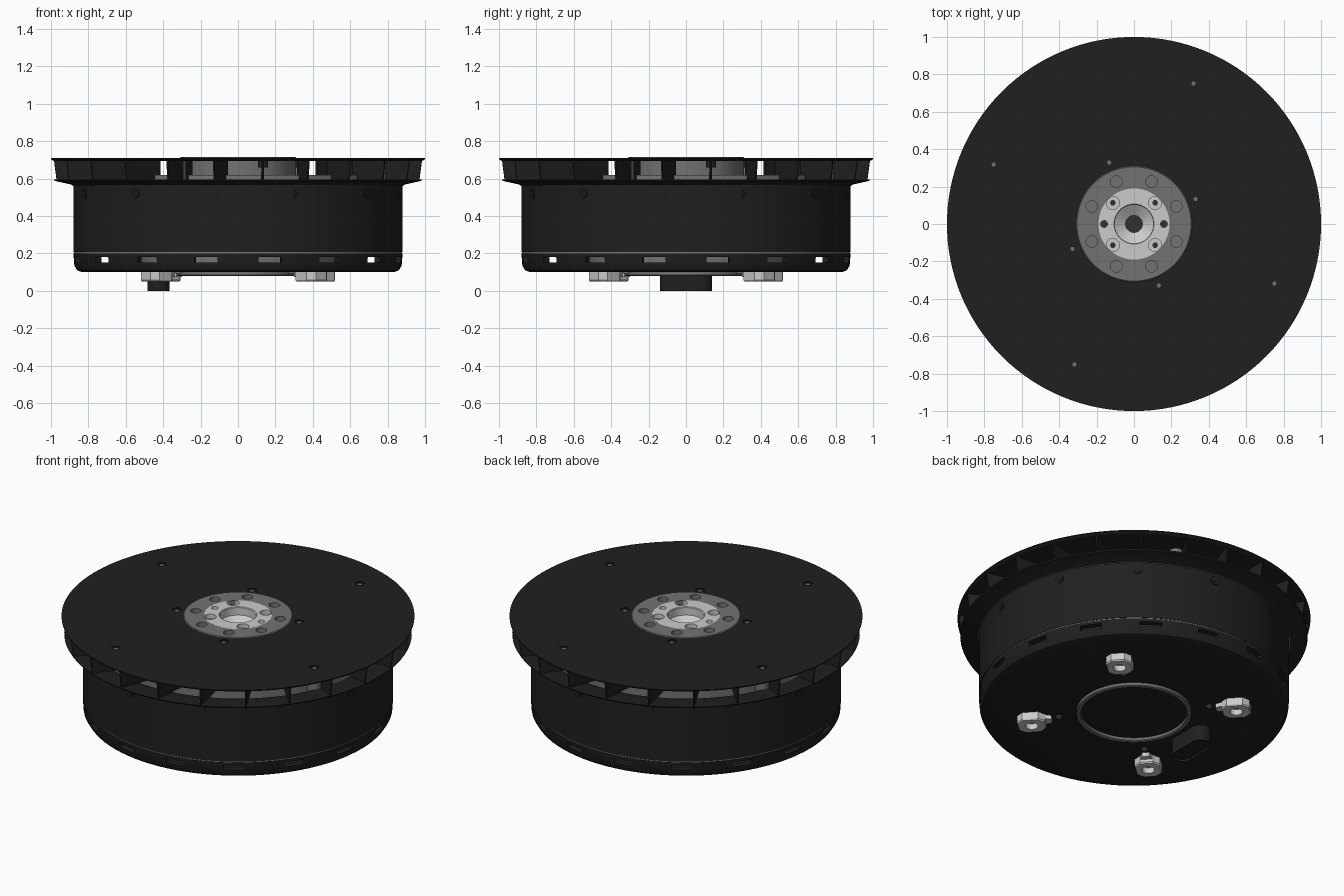
import bpy, bmesh
from math import pi, cos, sin, radians
from mathutils import Matrix, Vector

if "Cube" in bpy.data.objects:
    bpy.data.objects.remove(bpy.data.objects["Cube"])


def material(name, v):
    m = bpy.data.materials.new(name)
    m.diffuse_color = (v, v, v, 1)
    m.use_nodes = True
    m.node_tree.nodes["Principled BSDF"].inputs["Base Color"].default_value = m.diffuse_color
    return m


BLACK = material("black", 0.014)
DARK = material("dark_hole", 0.03)
GREY = material("grey_metal", 0.17)
LIGHT = material("light_metal", 0.58)


def finish(name, bm, mat):
    bmesh.ops.remove_doubles(bm, verts=bm.verts, dist=1e-5)
    bmesh.ops.recalc_face_normals(bm, faces=bm.faces)
    me = bpy.data.meshes.new(name)
    bm.to_mesh(me)
    bm.free()
    ob = bpy.data.objects.new(name, me)
    bpy.context.collection.objects.link(ob)
    if mat:
        me.materials.append(mat)
    smooth(ob)
    return ob


def select(ob):
    bpy.ops.object.select_all(action='DESELECT')
    ob.select_set(True)
    bpy.context.view_layer.objects.active = ob


def smooth(ob):
    select(ob)
    bpy.ops.object.shade_smooth_by_angle(angle=radians(30))


def lathe(name, profile, mat, n=96):
    """Revolve a closed (r, z) outline around z."""
    bm = bmesh.new()
    vs = [bm.verts.new((r, 0, z)) for r, z in profile]
    es = [bm.edges.new((vs[i], vs[(i + 1) % len(vs)])) for i in range(len(vs))]
    es = [e for e in es if max(v.co.x for v in e.verts) > 0]
    bmesh.ops.spin(bm, geom=vs + es, cent=(0, 0, 0), axis=(0, 0, 1),
                   angle=2 * pi, steps=n, use_merge=True)
    loose = [e for e in bm.edges if not e.link_faces]
    bmesh.ops.delete(bm, geom=loose, context='EDGES')
    return finish(name, bm, mat)


def prism(bm, bottom, z0, z1, top=None, mat=Matrix()):
    """Extrude a flat outline from z0 to z1, optionally to a different top."""
    lo = [bm.verts.new(mat @ Vector((x, y, z0))) for x, y in bottom]
    hi = [bm.verts.new(mat @ Vector((x, y, z1))) for x, y in (top or bottom)]
    n = len(lo)
    for i in range(n):
        bm.faces.new((lo[i], lo[(i + 1) % n], hi[(i + 1) % n], hi[i]))
    bm.faces.new(hi)
    return bm.faces.new(lo[::-1])


def circle(r, n=20, cx=0, cy=0):
    return [(cx + r * cos(2 * pi * i / n), cy + r * sin(2 * pi * i / n)) for i in range(n)]


def ring(count, radius, start):
    """Evenly spaced (x, y) positions, start angle in degrees."""
    return [(radius * cos(radians(start) + 2 * pi * i / count),
             radius * sin(radians(start) + 2 * pi * i / count)) for i in range(count)]


def pins(name, places, r, z0, z1, mat, n=20):
    bm = bmesh.new()
    for x, y in places:
        prism(bm, circle(r, n, x, y), z0, z1)
    return finish(name, bm, mat)


def cut(ob, cutter):
    m = ob.modifiers.new("cut", 'BOOLEAN')
    m.operation, m.solver, m.object = 'DIFFERENCE', 'EXACT', cutter
    select(ob)
    bpy.ops.object.modifier_apply(modifier=m.name)
    bpy.data.objects.remove(cutter)
    smooth(ob)


def rot(deg):
    return Matrix.Rotation(radians(deg), 4, 'Z')


# bottom cap with vent slots
cap = lathe("bottom_cap", [(0, .10), (.835, .10), (.86, .11), (.875, .135), (.88, .2),
                           (.84, .2), (.84, .13), (0, .13)], BLACK)
bm = bmesh.new()
for i in range(16):
    prism(bm, [(.78, -.062), (.95, -.062), (.95, .062), (.78, .062)], .152, .182,
          mat=rot(11.25 + 22.5 * i))
cut(cap, finish("slot_cutter", bm, None))

# body shell with flared fan rim, and the pale seams
lathe("body_shell", [(.88, .207), (.88, .562), (.89, .568), (.98, .588), (.985, .596),
                     (.9, .596), (.845, .585), (.845, .207)], BLACK)
lathe("lower_seam", [(.85, .197), (.877, .197), (.877, .21), (.85, .21)], GREY)
lathe("upper_seam", [(.87, .562), (.884, .562), (.884, .566), (.87, .566)], GREY)

# screws around the body
bm = bmesh.new()
for i in range(12):
    m = rot(-98.5 + 30 * i) @ Matrix.Translation((0, 0, .52)) @ Matrix.Rotation(pi / 2, 4, 'Y')
    prism(bm, circle(.026, 16), .86, .886, mat=m)
    prism(bm, circle(.014, 6), .88, .888, mat=m)
finish("side_screws", bm, BLACK)

# inner stator
lathe("stator_core", [(0, .13), (.52, .13), (.52, .25), (.8, .27), (.8, .54), (0, .54)], GREY)
lathe("stator_ring", [(.5, .54), (.78, .54), (.78, .62), (.5, .62)], GREY)

# fan top disc
disc = lathe("fan_disc", [(.3, .695), (.985, .695), (1, .704), (1, .71), (.3, .71)], BLACK, 128)
outer, inner = ring(4, .815, 67), ring(4, .355, 22)
cut(disc, pins("disc_cutter", outer + inner, .027, .69, .72, None))
pins("disc_screws", outer + inner, .027, .66, .702, BLACK)
pins("disc_screw_sockets", outer + inner, .012, .69, .7035, GREY, 6)
pins("fan_posts", outer, .04, .56, .697, GREY)

# fan blades, slightly swept
bm = bmesh.new()
for i in range(24):
    def blade(r):
        return [(.74, .036), (r, -.004), (r, .004), (.74, .044)]
    prism(bm, blade(.978), .59, .70, top=blade(.992), mat=rot(7.5 + 15 * i))
finish("fan_blades", bm, BLACK)

# hub flange with bolt holes
flange = lathe("hub_flange", [(.19, .54), (.31, .54), (.31, .712), (.305, .716), (.19, .716)], GREY)
cut(flange, pins("flange_cutter", ring(8, .245, 22.5), .031, .68, .75, None))

# bright centre plate with stepped bore
plate = lathe("hub_plate", [(.045, .55), (.197, .55), (.197, .712), (.193, .716), (.107, .716),
                            (.103, .712), (.103, .665), (.045, .625)], LIGHT)
cut(plate, pins("plate_cutter", ring(4, .16, 45), .035, .69, .75, None))
cut(plate, pins("dowel_cutter", ring(2, .16, 0), .019, .66, .75, None))
pins("plate_screws", ring(4, .16, 45), .016, .66, .694, DARK, 6)
pins("dowel_bottoms", ring(2, .16, 0), .018, .65, .664, DARK)
pins("bore_bottom", [(0, 0)], .05, .53, .56, DARK)

# ring under the cap
lathe("bottom_ring", [(.3, .1), (.3, .085), (.305, .08), (.322, .08), (.327, .085), (.327, .1)], GREY)

# four mounting feet with tapered necks
bm, bores = bmesh.new(), bmesh.new()
W, L, C = .073, .08, .035
foot = [(-L, -W + C), (-L + C, -W), (L - C, -W), (L, -W + C),
        (L, W - C), (L - C, W), (-L + C, W), (-L, W - C)]
small = [(x * .93, y * .93) for x, y in foot]
for i in range(4):
    m = rot(42 + 90 * i) @ Matrix.Translation((.585, 0, 0))
    prism(bm, small, .05, .058, top=foot, mat=m)
    prism(bm, foot, .058, .102, mat=m)
    prism(bm, [(-.115, -.02), (-.06, -.04), (-.06, .04), (-.115, .02)], .075, .102, mat=m)
    prism(bores, circle(.036, 24), .03, .085, mat=m)
feet = finish("mounting_feet", bm, LIGHT)
cut(feet, finish("bore_cutter", bores, None))
pins("foot_pins", ring(4, .43, 42), .018, .094, .102, GREY)

# oval cable connector
oval = [(-.425 + .06 * cos(a), s * .08 + .06 * sin(a))
        for s, a0 in ((1, 0), (-1, pi)) for a in [a0 + pi * k / 12 for k in range(13)]]
bm = bmesh.new()
end = prism(bm, oval, 0, .102)
bmesh.ops.inset_region(bm, faces=[end], thickness=.012, depth=0)
bmesh.ops.translate(bm, verts=end.verts, vec=(0, 0, .012))
finish("cable_connector", bm, BLACK)
